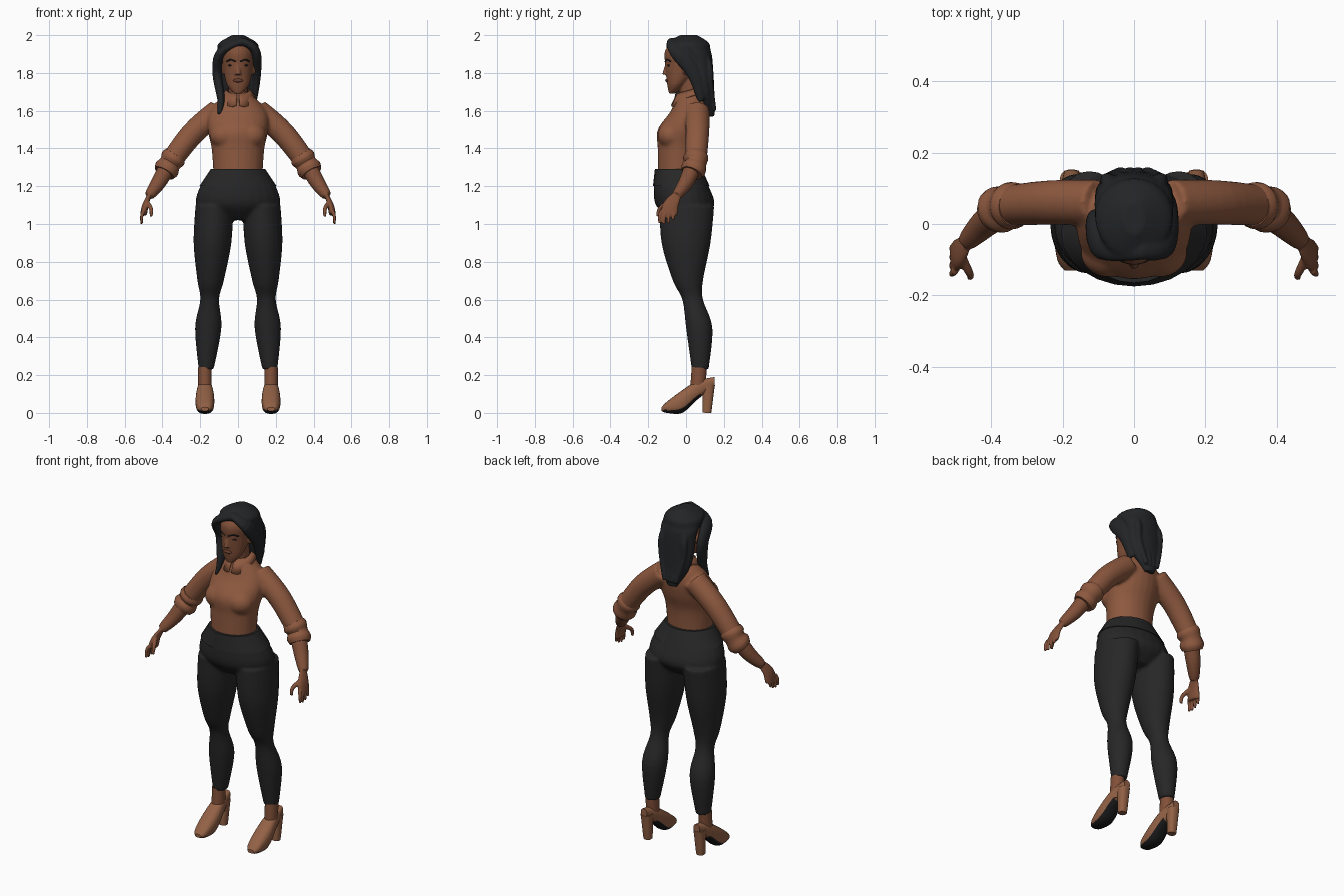
import bpy, bmesh
from math import sin, cos, pi, radians, copysign
from mathutils import Vector, Matrix

cube = bpy.data.objects.get("Cube")
if cube:
    bpy.data.objects.remove(cube, do_unlink=True)

X, Y, Z = Vector((1, 0, 0)), Vector((0, 1, 0)), Vector((0, 0, 1))
SEGMENTS = 24


def material(name, red, green, blue):
    mat = bpy.data.materials.new(name)
    mat.use_nodes = True
    colour = (red, green, blue, 1)
    mat.diffuse_color = colour
    for node in mat.node_tree.nodes:
        if node.type == 'BSDF_PRINCIPLED':
            node.inputs["Base Color"].default_value = colour
    return mat


skin = material("brown skin", .22, .08, .04)
rust = material("rust shirt", .27, .1, .05)
leather = material("tan leather", .29, .12, .06)
charcoal = material("charcoal cloth", .02, .02, .02)
black = material("black hair", .017, .018, .02)
sole = material("black sole", .01, .01, .01)
lip_red = material("dark lips", .15, .05, .03)


def smooth_path(points, steps=5):
    """Pass a rounded curve through the given stations."""
    points = [Vector(point) for point in points]
    padded = [points[0]] + points + [points[-1]]
    path = []
    for a, b, c, d in zip(padded, padded[1:], padded[2:], padded[3:]):
        for step in range(steps):
            t = step / steps
            bend = (a * 2 - b * 5 + c * 4 - d) * t + (b * 3 - a - c * 3 + d) * t * t
            path.append(b + (c - a + bend) * t / 2)
    return path + [points[-1]]


def skin_rings(bm, stations, pair=False, square=1):
    """Join elliptical rings, each given by a centre and two radius vectors."""
    for side in (1, -1) if pair else (1,):
        rings = []
        for centre, wide, deep in stations:
            ring = []
            for k in range(SEGMENTS):
                c, s = cos(2 * pi * k / SEGMENTS), sin(2 * pi * k / SEGMENTS)
                c, s = copysign(abs(c) ** square, c), copysign(abs(s) ** square, s)
                corner = centre + wide * c + deep * s
                corner.x *= side
                ring.append(bm.verts.new(corner))
            rings.append(ring)
        for low, high in zip(rings, rings[1:]):
            for k in range(SEGMENTS):
                bm.faces.new((low[k], low[k - 1], high[k - 1], high[k]))
        bm.faces.new(rings[0])
        bm.faces.new(rings[-1])


def profile(bm, rows, along=Z, across=Y, x=0, lean=0, **options):
    """Loft rows of (position, half width, near side, far side) along an axis."""
    stations = []
    for place, width, near, far in smooth_path(rows):
        centre = X * (x + lean * place) + along * place + across * (near + far) / 2
        stations.append((centre, X * width, across * (far - near) / 2))
    skin_rings(bm, stations, **options)


def tube(bm, points, size, wide=Y, flat=1, **options):
    """Sweep an ellipse along a path; size gives its radius from start to end."""
    path = smooth_path(points)
    last = len(path) - 1
    stations = []
    for i, centre in enumerate(path):
        ahead = (path[min(i + 1, last)] - path[max(i - 1, 0)]).normalized()
        u = (wide - ahead * wide.dot(ahead)).normalized()
        radius = size(i / last)
        stations.append((centre, u * radius, ahead.cross(u) * radius * flat))
    skin_rings(bm, stations, **options)


def ball(bm, centre, size, pair=False):
    for side in (1, -1) if pair else (1,):
        place = Vector((centre[0] * side, centre[1], centre[2]))
        matrix = Matrix.Translation(place) @ Matrix.Diagonal((*size, 1))
        bmesh.ops.create_uvsphere(bm, u_segments=20, v_segments=12, radius=1, matrix=matrix)


def finish(name, bm, *mats, voxel=0, relax=3, rule=None, thickness=0):
    """Turn the bmesh into an object; a voxel size fuses overlapping volumes."""
    bmesh.ops.recalc_face_normals(bm, faces=bm.faces)
    if rule:
        for face in bm.faces:
            face.material_index = rule(face)
    mesh = bpy.data.meshes.new(name)
    bm.to_mesh(mesh)
    bm.free()
    obj = bpy.data.objects.new(name, mesh)
    bpy.context.scene.collection.objects.link(obj)
    for mat in mats:
        mesh.materials.append(mat)
    bpy.ops.object.select_all(action='DESELECT')
    obj.select_set(True)
    bpy.context.view_layer.objects.active = obj
    if thickness:
        obj.modifiers.new("thickness", 'SOLIDIFY').thickness = thickness
    if voxel:
        fuse = obj.modifiers.new("fuse", 'REMESH')
        fuse.mode = 'VOXEL'
        fuse.voxel_size = voxel
        fuse.use_smooth_shade = True
        obj.modifiers.new("soften", 'SMOOTH').iterations = relax
    else:
        bpy.ops.object.shade_smooth_by_angle(angle=radians(40))


# Trousers: hips fused with two legs
bm = bmesh.new()
hips = [(1.02, .12, -.08, .08), (1.1, .22, -.16, .15), (1.2, .2, -.17, .12), (1.29, .14, -.16, .08)]
profile(bm, hips)
profile(bm, [(1.1, .1, -.14, .15), (.9, .1, -.13, .13), (.7, .07, -.07, .09), (.6, .05, -.02, .09),
             (.45, .07, 0, .14), (.23, .04, .03, .12)], x=.18, lean=-.05, pair=True)
finish("trousers", bm, charcoal, voxel=.009, relax=4)

# Waistband: the top of the hips, slightly enlarged
bm = bmesh.new()
grow = .005
profile(bm, [(z, width + grow, front - grow, back + grow) for z, width, front, back in hips[2:]])
finish("waistband", bm, charcoal)

# Shirt: torso, bust and sleeves
bm = bmesh.new()
profile(bm, [(1.26, .13, -.15, .07), (1.4, .14, -.15, .08), (1.5, .16, -.15, .11),
             (1.6, .15, -.08, .12), (1.7, .06, -.04, .09)])
ball(bm, (.07, -.08, 1.47), (.08, .07, .07), pair=True)
tube(bm, [(.1, .06, 1.6), (.24, .06, 1.48), (.37, .05, 1.31)],
     lambda t: .065 - .01 * t * t, pair=True)
finish("shirt", bm, rust, voxel=.009, relax=5)

# Rolled cuffs with two bulges
bm = bmesh.new()
tube(bm, [(.33, .05, 1.37), (.36, .05, 1.32), (.39, .03, 1.27)],
     lambda t: .062 - .005 * cos(4 * pi * t), pair=True)
finish("rolled_cuffs", bm, rust)

# Collar: folded band, open at the front with two points
bm = bmesh.new()
for side in (1, -1):
    edges = []
    for i in range(16):
        turn = .1 + (pi - .1) * i / 15
        across, forward = side * sin(turn), -cos(turn)
        high = 1.71 + .02 * forward * -1 * -1
        low = high - .03 - .04 * max(0, cos(turn - .5)) ** 3
        edges.append((bm.verts.new((across * .06, .02 + forward * .07, high)),
                      bm.verts.new((across * .09, .02 + forward * .1, low))))
    for (a, b), (c, d) in zip(edges, edges[1:]):
        bm.faces.new((a, b, d, c))
finish("collar", bm, rust, thickness=.006)

# Forearms, palms, fingers and thumbs
bm = bmesh.new()
wrist = (.47, -.05, 1.15)
tube(bm, [(.37, .04, 1.31), (.42, 0, 1.22), wrist], lambda t: .045 - .02 * t * t, pair=True)
tube(bm, [wrist, (.49, -.08, 1.1), (.5, -.09, 1.05)],
     lambda t: .025 + .02 * sin(2 * t), flat=.4, pair=True)
for finger in range(4):
    y = -.13 + .024 * finger
    tip = 1 + .005 * (finger - 1) ** 2
    tube(bm, [(.5, y, 1.07), (.51, y - .01, 1.04), (.51, y - .01, tip)],
         lambda t: .011 - .004 * t, pair=True)
tube(bm, [(.48, -.1, 1.11), (.46, -.14, 1.08), (.46, -.15, 1.04)],
     lambda t: .014 - .006 * t, pair=True)
finish("forearms_and_hands", bm, skin, voxel=.005)

# Head with neck, nose and ears
bm = bmesh.new()
profile(bm, [(1.64, .05, -.03, .08), (1.78, .05, -.04, .07)])
profile(bm, [(1.69, .02, -.09, -.06), (1.74, .06, -.1, 0), (1.84, .08, -.11, .09),
             (1.92, .08, -.11, .1), (1.98, .03, -.05, .05)])
tube(bm, [(0, -.1, 1.85), (0, -.11, 1.79)], lambda t: .008 + .009 * t)
ball(bm, (.08, 0, 1.82), (.015, .02, .03), pair=True)
finish("head", bm, skin, voxel=.005)

# Lips
bm = bmesh.new()
ball(bm, (0, -.1, 1.76), (.026, .01, .01))
finish("lips", bm, lip_red)

# Eyes and brows
bm = bmesh.new()
ball(bm, (.037, -.09, 1.84), (.015, .01, .006), pair=True)
tube(bm, [(.01, -.11, 1.86), (.04, -.1, 1.87), (.06, -.08, 1.86)], lambda t: .004, pair=True)
finish("eyes_and_brows", bm, black)

# Hair: crown and back, two swept front locks, strands behind
bm = bmesh.new()
profile(bm, [(1.57, .03, .11, .15), (1.7, .1, .05, .15), (1.87, .11, 0, .14),
             (1.92, .11, -.06, .13), (1.96, .1, -.1, .12), (2, .03, -.03, .06)])


def lock_size(t):
    return .03 + .02 * sin(pi * t) - .015 * t


tube(bm, [(.03, -.07, 1.97), (-.09, -.06, 1.91), (-.11, 0, 1.8), (-.09, -.03, 1.66),
          (-.1, -.06, 1.58)], lock_size, flat=.6)
tube(bm, [(.02, -.07, 1.97), (.09, -.05, 1.92), (.1, .04, 1.8), (.09, .08, 1.65)],
     lock_size, flat=.6)
for x in (-.07, -.02, .02, .07):
    tube(bm, [(x / 2, .06, 1.96), (x, .12, 1.85), (x, .13, 1.74), (x / 2, .15, 1.6)],
         lambda t: .026 - .012 * t, wide=X, flat=.8)
finish("hair", bm, black, voxel=.006)

# Ankles
foot = .175
bm = bmesh.new()
tube(bm, [(foot, .07, .24), (foot, .06, .1)], lambda t: .04, flat=.9, pair=True)
finish("ankles", bm, skin)

# Shoes: uppers with dark undersides, and block heels
bm = bmesh.new()
profile(bm, [(-.13, .02, .01, .03), (-.1, .04, 0, .06), (-.02, .05, 0, .12), (.06, .04, .07, .17),
             (.15, .02, .14, .19)], along=Y, across=Z, x=foot, pair=True, square=.8)
tube(bm, [(foot, .12, .15), (foot, .11, 0)], lambda t: .033 - .01 * t, pair=True, square=.8)
finish("shoes", bm, leather, sole,
       rule=lambda face: face.normal.z < -.4 and face.calc_center_median().y < .07)
